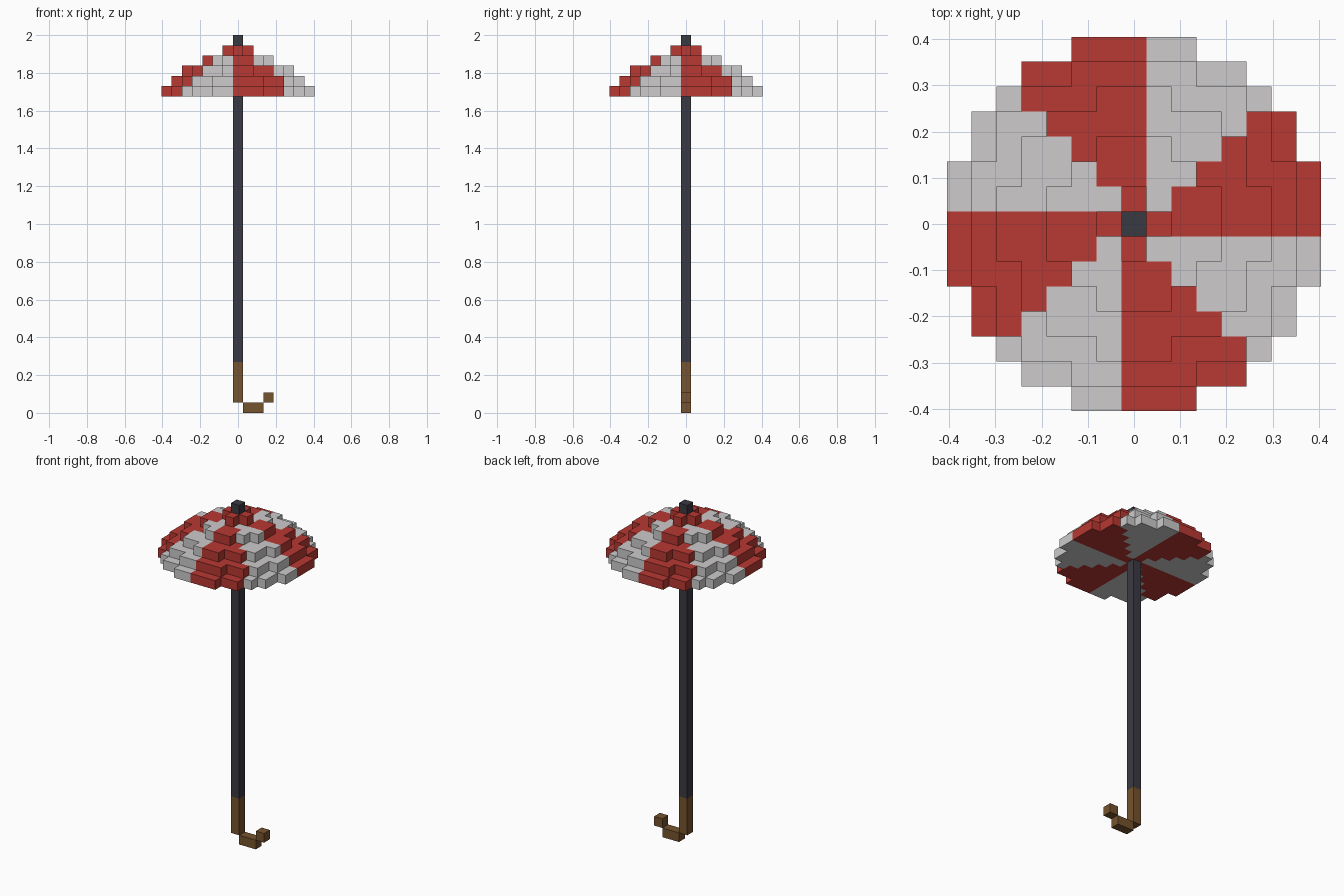
import bpy, bmesh, math
from mathutils import Vector

if "Cube" in bpy.data.objects:
    bpy.data.objects.remove(bpy.data.objects["Cube"])

V = 2 / 37  # size of one block: the model is 37 blocks tall


def lin(c):
    c /= 255
    return c / 12.92 if c <= 0.04045 else ((c + 0.055) / 1.055) ** 2.4


def material(name, r, g, b):
    m = bpy.data.materials.new(name)
    m.diffuse_color = (lin(r), lin(g), lin(b), 1)
    m.use_nodes = True
    m.node_tree.nodes["Principled BSDF"].inputs["Base Color"].default_value = m.diffuse_color
    return m


red = material("red cloth", 184, 56, 50)
white = material("pale cloth", 205, 203, 204)
dark = material("dark metal", 58, 58, 66)
brown = material("brown wood", 118, 83, 46)


def make_object(name, bm, mats):
    mesh = bpy.data.meshes.new(name)
    bm.to_mesh(mesh)
    bm.free()
    for m in mats:
        mesh.materials.append(m)
    ob = bpy.data.objects.new(name, mesh)
    bpy.context.collection.objects.link(ob)


def box(name, i0, i1, k0, k1, mat):
    """Box one block deep, from block i0 to i1 across and k0 to k1 up."""
    bm = bmesh.new()
    bmesh.ops.create_cube(bm, size=1)
    for v in bm.verts:
        v.co = ((i0 + i1) / 2 * V + v.co.x * (i1 - i0 + 1) * V,
                v.co.y * V,
                ((k0 + k1 + 1) / 2 + v.co.z * (k1 - k0 + 1)) * V)
    make_object(name, bm, [mat])


# Shaft with tip, and hooked handle
box("shaft", 0, 0, 5, 36, dark)
box("handle_grip", 0, 0, 1, 4, brown)
box("handle_hook", 1, 2, 0, 0, brown)
box("handle_end", 3, 3, 1, 1, brown)

# Canopy: stacked block discs, narrowing upwards from block row 31
RADII = [7.4, 6.5, 5.2, 3.4, 1.2]
cells = {(i, j, 31 + n)
         for n, r in enumerate(RADII)
         for i in range(-7, 8) for j in range(-7, 8)
         if i * i + j * j <= r * r}


def panel(i, j):
    """Eight wedge panels, alternately red (0) and pale (1)."""
    return math.floor(math.degrees(math.atan2(j, i)) / 45 + 1e-6) % 2


bm = bmesh.new()
for c in sorted(cells):
    if c[:2] == (0, 0):  # filled by the shaft
        continue
    centre = Vector((c[0], c[1], c[2] + 0.5))
    for axis in range(3):
        for s in (-1, 1):
            n = [0, 0, 0]
            n[axis] = s
            if tuple(a + b for a, b in zip(c, n)) in cells:
                continue
            n = Vector(n)
            u = Vector((n.y, n.z, n.x))
            w = n.cross(u)
            corners = [centre + (n + u * a + w * b) / 2
                       for a, b in ((-1, -1), (1, -1), (1, 1), (-1, 1))]
            f = bm.faces.new([bm.verts.new(p * V) for p in corners])
            f.material_index = panel(c[0], c[1])
bmesh.ops.remove_doubles(bm, verts=bm.verts, dist=1e-4)
make_object("canopy", bm, [red, white])
